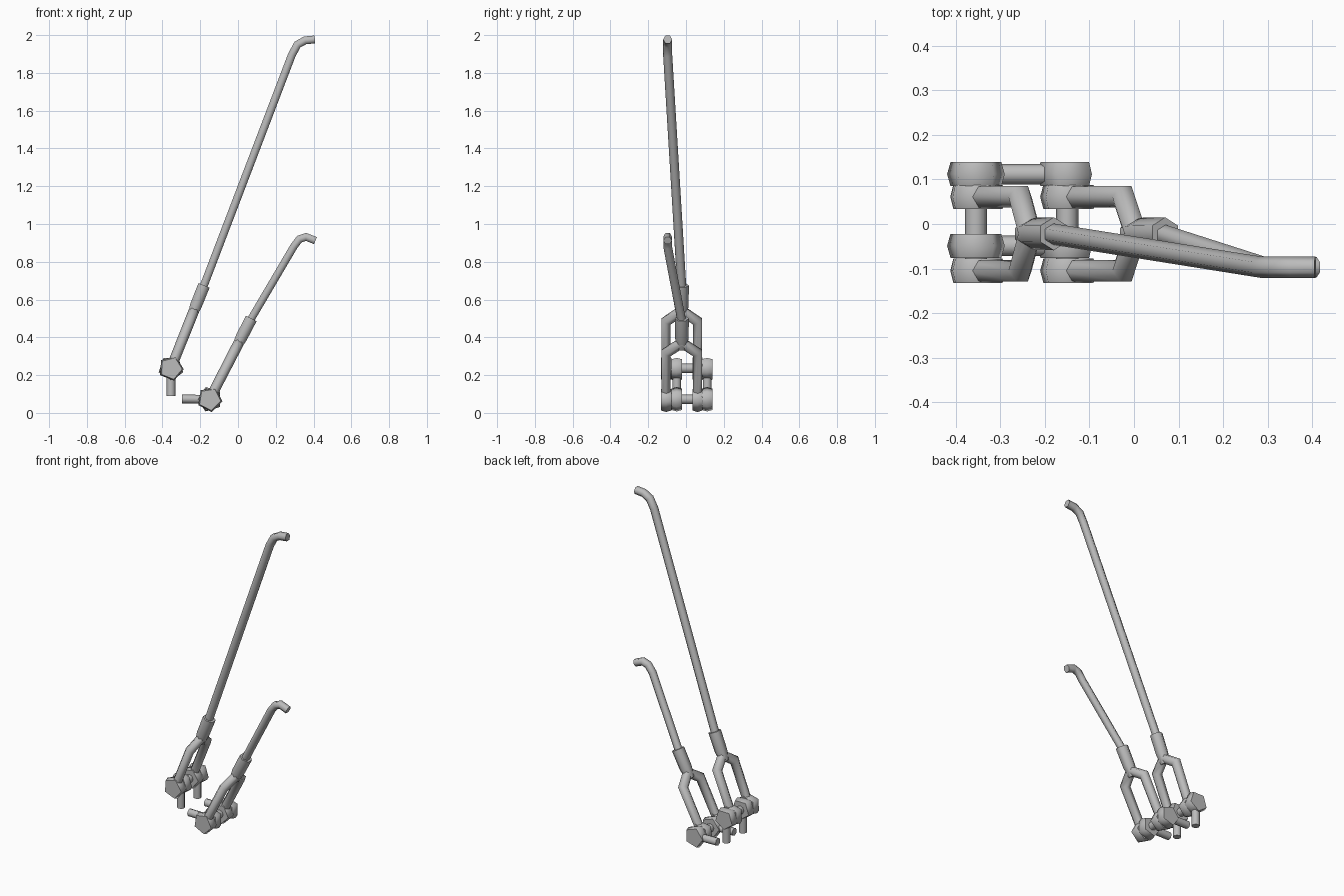
import bpy, bmesh, math
from mathutils import Vector

cube = bpy.data.objects.get("Cube")
if cube:
    bpy.data.objects.remove(cube, do_unlink=True)

GREY = (0.5, 0.5, 0.5, 1)
steel = bpy.data.materials.new("steel grey")
steel.diffuse_color = GREY
steel.use_nodes = True
steel.node_tree.nodes["Principled BSDF"].inputs["Base Color"].default_value = GREY


def tube(bm, pts, radii, sides=6, ref=(0, 1, 0)):
    """Capped tube with mitred bends; ref points towards the first corner."""
    pts = [Vector(p) for p in pts]
    ref = Vector(ref)
    rings = []
    for i, p in enumerate(pts):
        a = (p - pts[i - 1]).normalized() if i else (pts[1] - p).normalized()
        b = (pts[i + 1] - p).normalized() if i < len(pts) - 1 else a
        t = (a + b).normalized()
        u = (ref - t * ref.dot(t)).normalized()
        v = t.cross(u)
        bend = b - a
        ring = []
        for k in range(sides):
            ang = math.tau * k / sides
            off = (u * math.cos(ang) + v * math.sin(ang)) * radii[i]
            if bend.length > 1e-4:
                n = bend.normalized()
                off += n * off.dot(n) * (1 / t.dot(a) - 1)
            ring.append(bm.verts.new(p + off))
        rings.append(ring)
    for r, s in zip(rings, rings[1:]):
        for k in range(sides):
            j = (k + 1) % sides
            bm.faces.new((r[k], r[j], s[j], s[k]))
    bm.faces.new(rings[0][::-1])
    bm.faces.new(rings[-1])


def boss(bm, x, y, z, ref):
    """Five-sided barrel lying along y."""
    tube(bm, [(x, y + d, z) for d in (-0.027, 0, 0.027)],
         (0.060, 0.068, 0.060), 5, ref)


def finish(name, bm):
    bmesh.ops.recalc_face_normals(bm, faces=bm.faces)
    mesh = bpy.data.meshes.new(name)
    bm.to_mesh(mesh)
    bm.free()
    mesh.materials.append(steel)
    obj = bpy.data.objects.new(name, mesh)
    bpy.context.collection.objects.link(obj)
    bpy.ops.object.select_all(action='DESELECT')
    obj.select_set(True)
    bpy.context.view_layer.objects.active = obj
    bpy.ops.object.shade_smooth_by_angle(angle=math.radians(73))


MID = -0.022   # y of the fork's centre line
HALF = 0.083   # distance of each arm from it


def linkage(prefix, pivot, top, stem, bends, rod_radius):
    px, pz = pivot
    axis = Vector((top[0] - px, 0, top[1] - pz))

    def along(f, y=MID):
        return Vector((px, y, pz)) + axis * f

    # fork: two arms with bosses, meeting in a neck
    length = axis.length
    bend_f, join_f = 1 - 0.205 / length, 1 - 0.145 / length
    bm = bmesh.new()
    for side in (-1, 1):
        y = MID + side * HALF
        tube(bm, [along(0, y), along(bend_f, y), along(join_f)],
             (0.027, 0.028, 0.028), 6, axis.cross((0, 1, 0)))
        boss(bm, px, y, pz, axis)
    tube(bm, [along(join_f - 0.07), along(join_f + 0.06), along(1)],
         (0.026, 0.036, 0.037))
    finish(prefix + "_fork", bm)

    # eyes: a boss with a straight stem beside each arm
    for label, y in (("front", -0.049), ("back", 0.112)):
        bm = bmesh.new()
        d = Vector((stem[0] - px, 0, stem[1] - pz))
        boss(bm, px, y, pz, d)
        tube(bm, [(px, y, pz), (stem[0], y, stem[1])], (0.023, 0.023), 8)
        finish(f"{prefix}_{label}_eye", bm)

    # pivot pin
    bm = bmesh.new()
    tube(bm, [(px, -0.1, pz), (px, 0.1, pz)], (0.025, 0.025), 8, (0, 0, 1))
    finish(prefix + "_pin", bm)

    # rod with its hooked end
    bm = bmesh.new()
    path = [along(0.96)] + [(x, -0.097, z) for x, z in bends]
    tube(bm, path, [rod_radius] * len(path))
    finish(prefix + "_rod", bm)


linkage("long", (-0.355, 0.236), (-0.18, 0.675), (-0.355, 0.09),
        [(0.285, 1.895), (0.315, 1.95), (0.355, 1.972), (0.407, 1.977)], 0.024)
linkage("short", (-0.15, 0.072), (0.07, 0.5), (-0.296, 0.074),
        [(0.295, 0.88), (0.325, 0.92), (0.36, 0.932), (0.41, 0.912)], 0.023)
